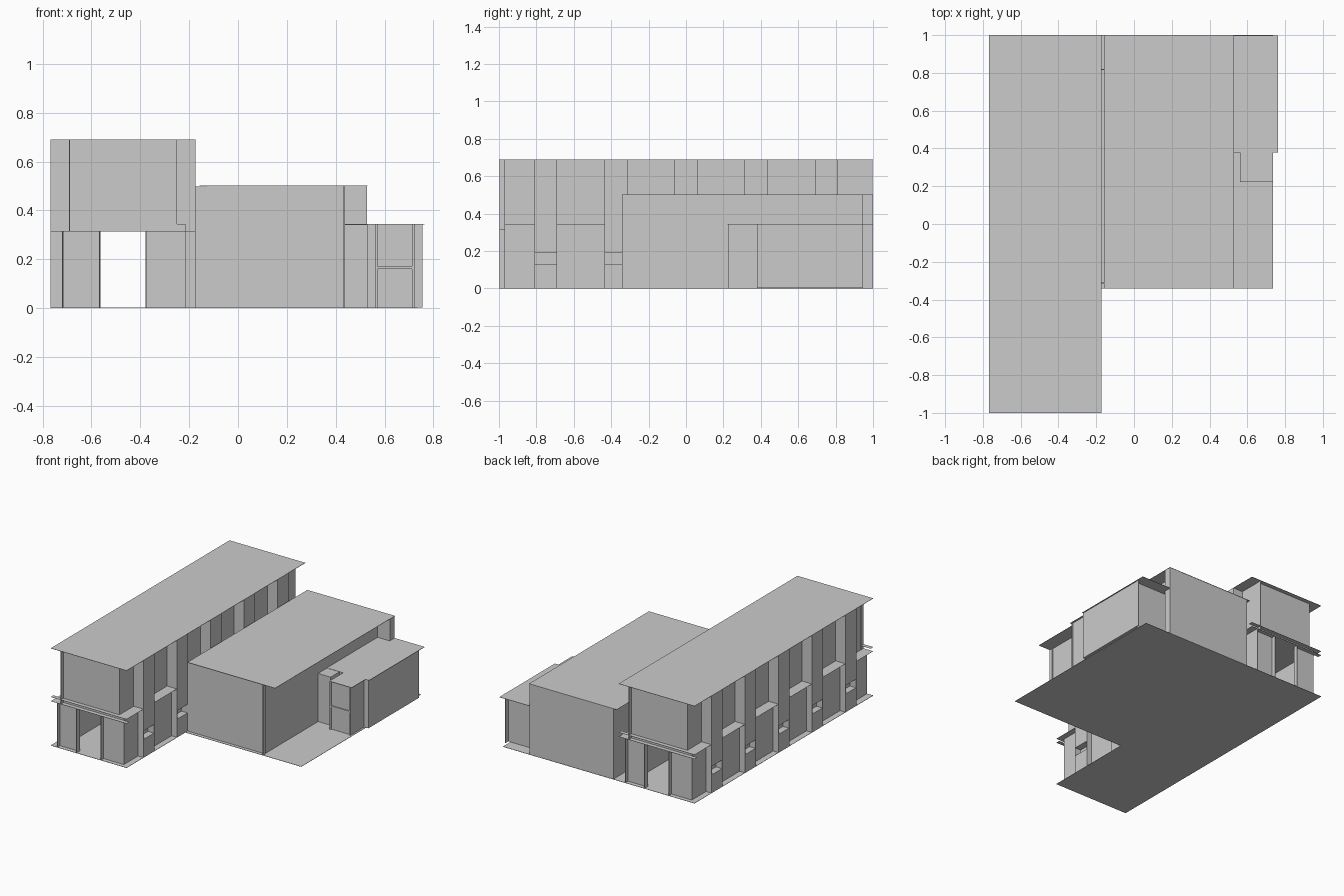
import bpy
import bmesh

old = bpy.data.objects.get("Cube")
if old:
    bpy.data.objects.remove(old, do_unlink=True)

grey = bpy.data.materials.new("plain grey")
grey.use_nodes = True
tone = (0.6, 0.6, 0.6, 1)
grey.diffuse_color = tone
grey.node_tree.nodes["Principled BSDF"].inputs["Base Color"].default_value = tone


def box(name, x, y, z):
    """Axis-aligned box from (low, high) pairs."""
    bm = bmesh.new()
    bmesh.ops.create_cube(bm, size=1)
    for v in bm.verts:
        for i, (low, high) in enumerate((x, y, z)):
            v.co[i] = low if v.co[i] < 0 else high
    mesh = bpy.data.meshes.new(name)
    bm.to_mesh(mesh)
    bm.free()
    mesh.materials.append(grey)
    ob = bpy.data.objects.new(name, mesh)
    bpy.context.collection.objects.link(ob)
    return ob


def plate(name, x, y, top, thick=0.002):
    return box(name, x, y, (top - thick, top))


MID = -0.47           # centre line of the long wing
TOP, LEDGE, DOOR, FLOOR = 0.69, 0.345, 0.315, 0.002


def wing(name, x, y, z):
    """Box of the long wing plus its half-turn twin."""
    box(name, x, y, z)
    box(name + "_twin", (2 * MID - x[1], 2 * MID - x[0]), (-y[1], -y[0]), z)


# Long wing: slab, roof, upper storey and end walls of the open ground floor
plate("wing_slab", (-0.767, -0.173), (-1, 1), FLOOR)
plate("wing_roof", (-0.767, -0.173), (-1, 1), TOP)
box("upper_storey", (-0.69, -0.25), (-0.97, 0.97), (DOOR, TOP - 0.002))
wing("end_wall", (-0.375, -0.22), (-0.97, -0.96), (FLOOR, DOOR))
wing("end_wall_left", (-0.72, -0.565), (-0.97, -0.96), (FLOOR, DOOR))

# End bays, entrance canopies and thin upright fins
wing("end_bay", (-0.25, -0.215), (-0.97, -0.81), (FLOOR, LEDGE - 0.001))
wing("far_end_bay", (-0.25, -0.22), (0.81, 0.97), (FLOOR, DOOR - 0.001))
for z in (DOOR, LEDGE):
    wing("entrance_canopy", (-0.767, -0.173), (-1, -0.97), (z - 0.001, z))
wing("canopy_return", (-0.25, -0.173), (-0.97, -0.81), (LEDGE - 0.001, LEDGE))
wing("far_return", (-0.25, -0.173), (0.81, 0.97), (DOOR - 0.001, DOOR))
for x in (-0.717, -0.567, -0.376):
    wing("entrance_fin", (x - 0.002, x + 0.002), (-0.998, -0.97), (FLOOR, DOOR))
wing("upper_fin", (-0.692, -0.688), (-0.998, -0.97), (DOOR, TOP - 0.002))

# Side piers, each with a shallow slot between cheeks near the ground
PIERS = [-0.75, -0.375, 0, 0.375, 0.75]
HALF = 0.061
for y in PIERS:
    span = (y - HALF, y + HALF)
    wing("pier_foot", (-0.25, -0.173), span, (FLOOR, 0.13))
    wing("pier_core", (-0.25, -0.22), span, (0.13, 0.19))
    wing("pier", (-0.25, -0.173), span, (0.19, TOP - 0.002))
    for edge in (span[0], span[1] - 0.004):
        wing("slot_cheek", (-0.22, -0.173), (edge, edge + 0.004), (0.13, 0.19))

# Ledges and lower walls between the piers
for a, b in zip(PIERS, PIERS[1:]):
    span = (a + HALF, b - HALF)
    wing("bay_ledge", (-0.25, -0.173), span, (LEDGE - 0.001, LEDGE))
    wing("bay_wall", (-0.25, -0.215), span, (FLOOR, LEDGE - 0.001))

# Hall: body, front corner fins and rear wall running out past the side
plate("hall_slab", (-0.173, 0.735), (-0.342, 1), FLOOR)
plate("hall_roof", (-0.157, 0.53), (-0.342, 1), 0.502)
box("hall_body", (-0.13, 0.432), (-0.318, 0.998), (FLOOR, 0.5))
box("hall_front_return", (-0.173, -0.13), (-0.318, -0.31), (FLOOR, 0.497))
box("hall_rear_return", (-0.173, -0.13), (0.815, 0.82), (FLOOR, 0.497))
box("hall_corner_fin", (0.432, 0.438), (-0.342, -0.315), (FLOOR, 0.5))
box("hall_rear_wall", (0.43, 0.528), (0.945, 0.999), (FLOOR, 0.5))

# Side annex and porch
box("annex", (0.432, 0.755), (0.38, 0.915), (FLOOR, 0.343))
box("annex_corner_fin", (0.751, 0.755), (0.915, 0.945), (FLOOR, 0.343))
plate("annex_roof", (0.432, 0.763), (0.378, 0.999), 0.345)
box("annex_front", (0.432, 0.53), (0.28, 0.38), (FLOOR, 0.343))
box("porch", (0.565, 0.722), (0.235, 0.38), (FLOOR, 0.343))
plate("porch_roof", (0.56, 0.735), (0.222, 0.38), 0.345)
for x in (0.565, 0.718):
    box("porch_post", (x - 0.005, x + 0.005), (0.225, 0.235), (FLOOR, 0.343))
box("porch_rail", (0.57, 0.713), (0.228, 0.235), (0.16, 0.17))
